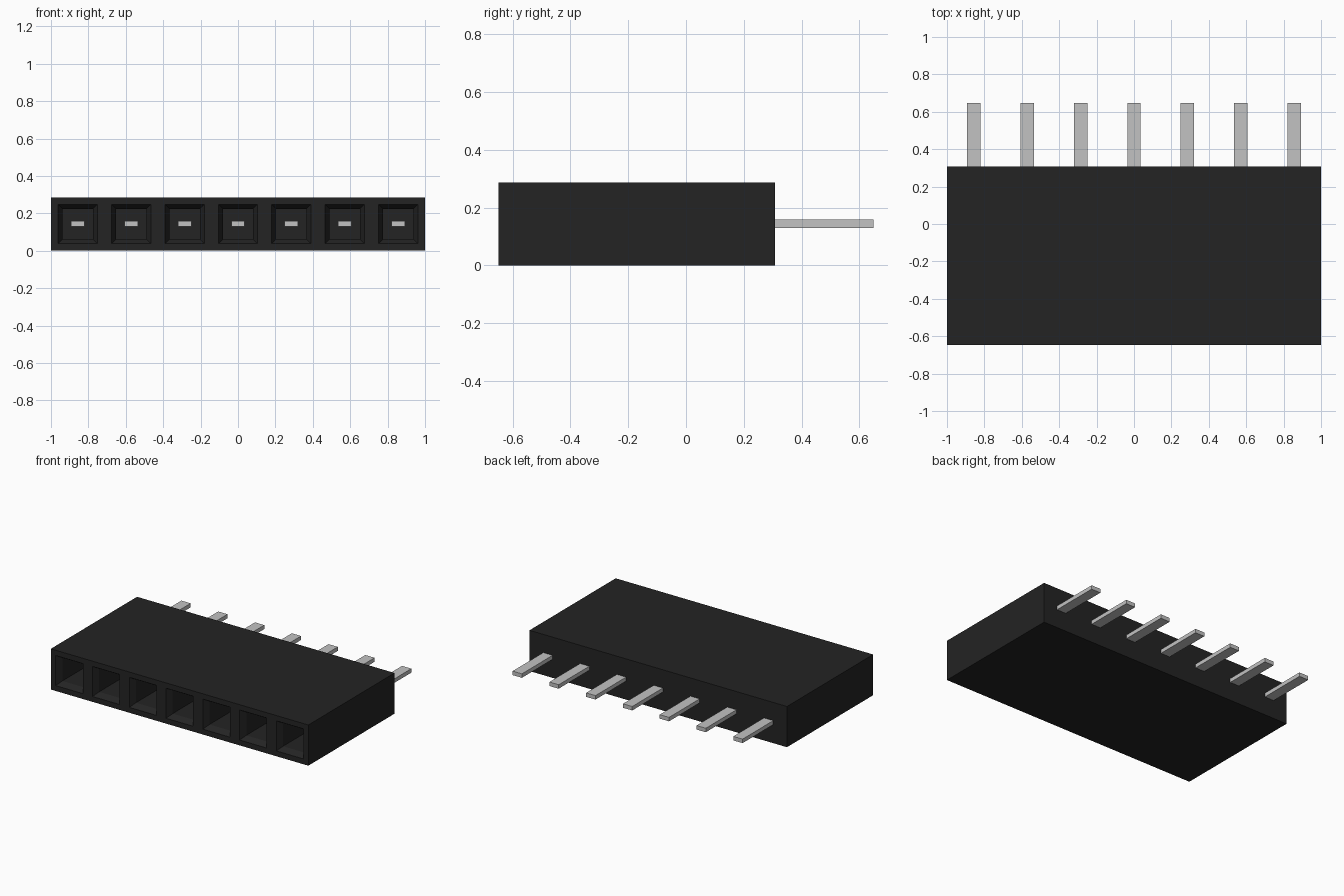
import bpy
import bmesh
from mathutils import Matrix, Vector

cube = bpy.data.objects.get("Cube")
if cube:
    bpy.data.objects.remove(cube, do_unlink=True)

COUNT = 7
PITCH = 2 / COUNT
HEIGHT = 0.286
FRONT, BACK, PIN_END = -0.648, 0.308, 0.648
SOCKET_DEPTH = 0.45


def make_material(name, color):
    mat = bpy.data.materials.new(name)
    mat.use_nodes = True
    mat.diffuse_color = color
    bsdf = next(n for n in mat.node_tree.nodes if n.type == 'BSDF_PRINCIPLED')
    bsdf.inputs["Base Color"].default_value = color
    return mat


def add_box(bm, low, high):
    low, high = Vector(low), Vector(high)
    matrix = Matrix.Translation((low + high) / 2) @ Matrix.Diagonal((*(high - low), 1))
    bmesh.ops.create_cube(bm, size=1, matrix=matrix)


def finish(bm, name, mat):
    mesh = bpy.data.meshes.new(name)
    bm.to_mesh(mesh)
    bm.free()
    mesh.materials.append(mat)
    obj = bpy.data.objects.new(name, mesh)
    bpy.context.scene.collection.objects.link(obj)
    return obj


black = make_material("black plastic", (0.017, 0.017, 0.017, 1))
silver = make_material("silver metal", (0.54, 0.54, 0.54, 1))

# Housing: a box split into one cell per contact
bm = bmesh.new()
add_box(bm, (-1, FRONT, 0), (1, BACK, HEIGHT))
for i in range(1, COUNT):
    bmesh.ops.bisect_plane(bm, geom=bm.verts[:] + bm.edges[:] + bm.faces[:],
                           plane_co=(-1 + i * PITCH, 0, 0), plane_no=(1, 0, 0))
bm.normal_update()

# Sockets: square opening, tapered lead-in, then a straight shaft
cells = [f for f in bm.faces if f.normal.y < -0.9]
bmesh.ops.inset_individual(bm, faces=cells, thickness=0.053)
bmesh.ops.inset_individual(bm, faces=cells, thickness=0.034, depth=-0.04)
bmesh.ops.inset_individual(bm, faces=cells, thickness=0, depth=0.04 - SOCKET_DEPTH)
finish(bm, "housing", black)

# Flat contact pins, from the socket floor out through the back
for i in range(COUNT):
    x = -1 + (i + 0.5) * PITCH
    bm = bmesh.new()
    add_box(bm, (x - 0.036, FRONT + SOCKET_DEPTH - 0.01, 0.13),
            (x + 0.036, PIN_END, 0.158))
    finish(bm, f"contact_pin_{i + 1}", silver)
